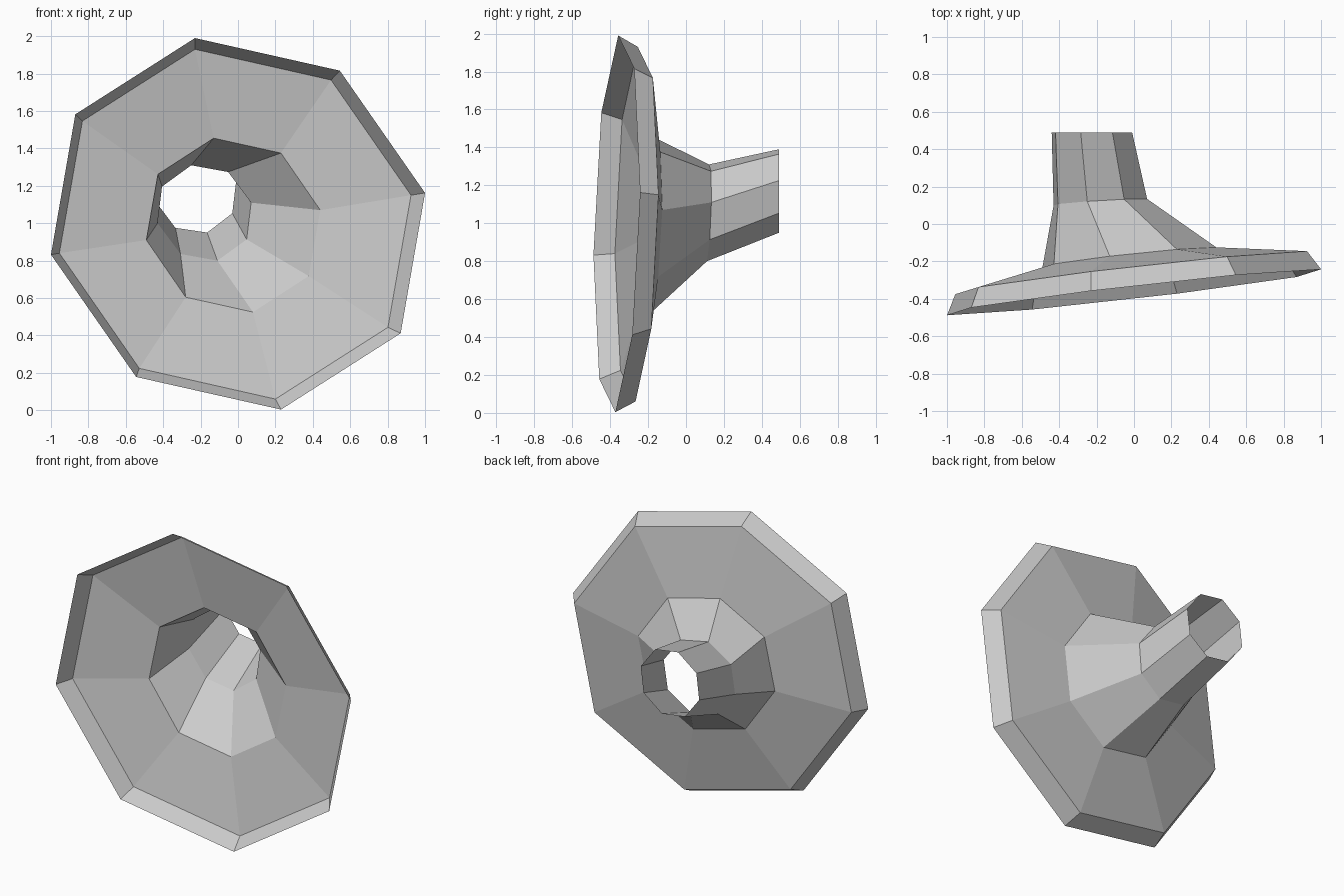
import bpy, bmesh
from math import cos, sin, pi
from mathutils import Vector

if "Cube" in bpy.data.objects:
    bpy.data.objects.remove(bpy.data.objects["Cube"])

SIDES = 8

# each octagonal ring: centre, half-axis toward the top, half-axis toward the right
RINGS = [
    ((0.0, -0.365, 0.997), (-0.23, 0.0075, 0.993), (1.0, 0.123, 0.165)),      # flared lip
    ((-0.015, -0.26, 0.995), (-0.215, 0.006, 0.935), (0.94, 0.115, 0.155)),   # back of lip
    ((-0.025, -0.18, 0.99), (-0.105, 0.008, 0.465), (0.465, 0.055, 0.08)),    # bell mouth
    ((-0.18, 0.116, 1.055), (-0.07, 0.005, 0.255), (0.25, 0.018, 0.055)),     # throat
    ((-0.225, 0.49, 1.17), (-0.06, 0.0, 0.22), (0.215, 0.0, 0.055)),          # open tube end
]


def ring_points(centre, up, right):
    c, u, r = Vector(centre), Vector(up), Vector(right)
    return [c + u * cos(2 * pi * i / SIDES) + r * sin(2 * pi * i / SIDES)
            for i in range(SIDES)]


# open horn shell, skinned ring to ring
bm = bmesh.new()
loops = [[bm.verts.new(p) for p in ring_points(*ring)] for ring in RINGS]
for a, b in zip(loops, loops[1:]):
    for i in range(SIDES):
        j = (i + 1) % SIDES
        bm.faces.new((a[i], a[j], b[j], b[i]))
bmesh.ops.recalc_face_normals(bm, faces=bm.faces)

mesh = bpy.data.meshes.new("horn_bell")
bm.to_mesh(mesh)
bm.free()
horn = bpy.data.objects.new("horn_bell", mesh)
bpy.context.collection.objects.link(horn)
